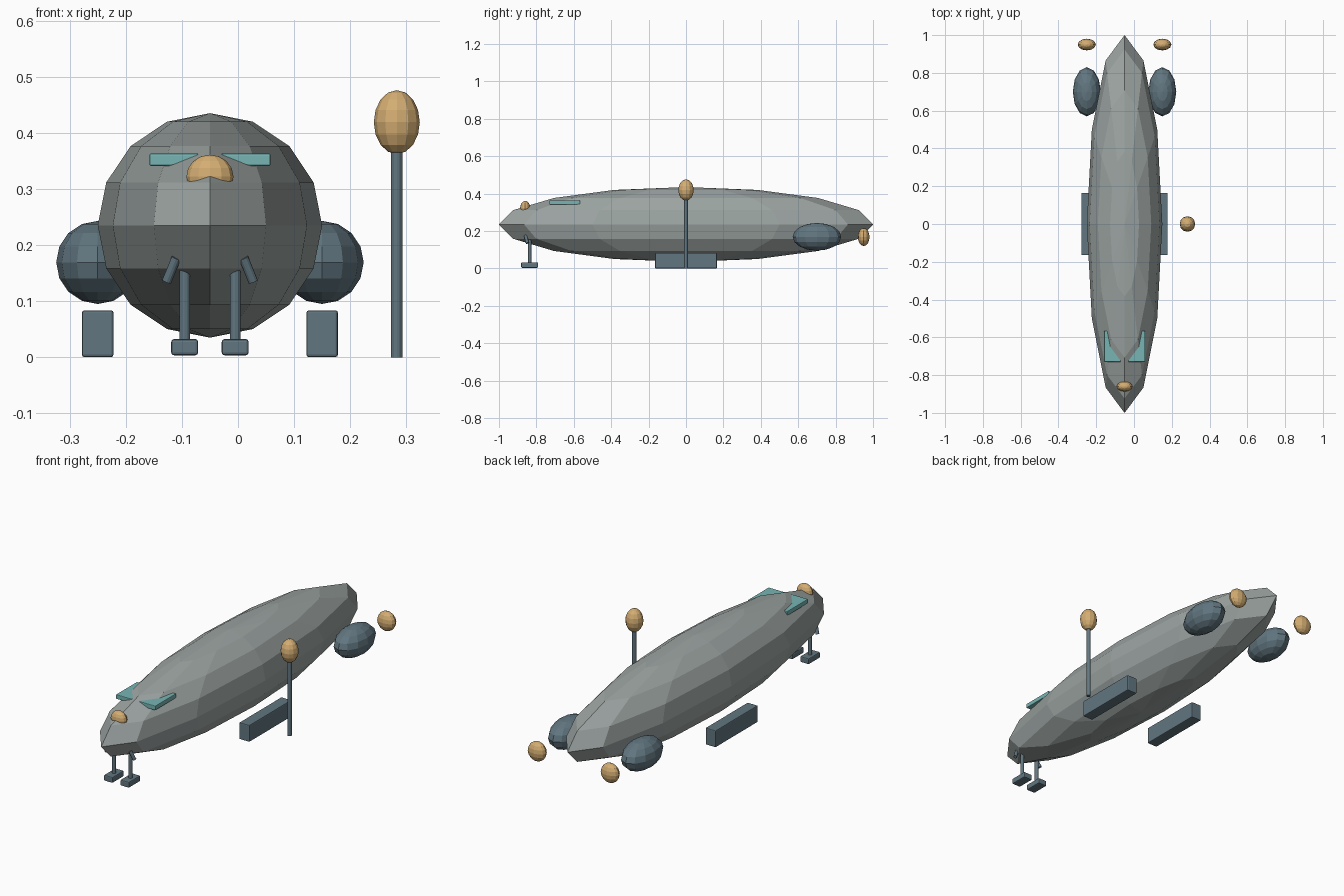
import bpy
from mathutils import Vector

if "Cube" in bpy.data.objects:
    bpy.data.objects.remove(bpy.data.objects["Cube"])

CX = -0.05  # centre line of the craft


def material(name, rgb):
    m = bpy.data.materials.new(name)
    m.diffuse_color = (*rgb, 1)
    m.use_nodes = True
    m.node_tree.nodes["Principled BSDF"].inputs["Base Color"].default_value = m.diffuse_color
    return m


GREY = material("hull grey", (0.33, 0.37, 0.36))
SLATE = material("slate blue", (0.12, 0.18, 0.215))
GOLD = material("gold", (0.66, 0.42, 0.17))
TEAL = material("teal", (0.18, 0.46, 0.45))


def finish(name, mat):
    ob = bpy.context.object
    ob.name = name
    ob.data.materials.append(mat)
    return ob


def ellipsoid(name, loc, radii, mat):
    bpy.ops.mesh.primitive_uv_sphere_add(segments=12, ring_count=8, radius=1, location=loc)
    ob = finish(name, mat)
    ob.scale = radii
    return ob


def box(name, loc, size, mat, bevel=0.004):
    bpy.ops.mesh.primitive_cube_add(size=1, location=loc)
    ob = finish(name, mat)
    ob.scale = size
    bpy.ops.object.transform_apply(location=False, rotation=False, scale=True)
    mod = ob.modifiers.new("soft edges", 'BEVEL')
    mod.width = bevel
    mod.segments = 2
    return ob


def rod(name, a, b, r, mat):
    a, b = Vector(a), Vector(b)
    bpy.ops.mesh.primitive_cylinder_add(vertices=12, radius=r, depth=(b - a).length,
                                        location=(a + b) / 2)
    ob = finish(name, mat)
    ob.rotation_euler = (b - a).to_track_quat('Z', 'Y').to_euler()
    return ob


# Main hull and nose dome
ellipsoid("hull", (CX, 0, 0.235), (0.2, 1, 0.2), GREY)
ellipsoid("nose_dome", (CX, -0.86, 0.322), (0.042, 0.027, 0.039), GOLD)

# Paired parts on both sides of the centre line
for side, s in (("left", -1), ("right", 1)):
    x = lambda off: CX + s * off
    ellipsoid(side + "_engine_pod", (x(0.2), 0.70, 0.169), (0.074, 0.13, 0.074), SLATE)
    ellipsoid(side + "_tail_lamp", (x(0.2), 0.95, 0.168), (0.048, 0.031, 0.048), GOLD)
    box(side + "_skid", (x(0.2), 0, 0.042), (0.056, 0.33, 0.083), SLATE)
    box(side + "_window_fin", (x(0.064), -0.648, 0.352), (0.088, 0.164, 0.022), TEAL, 0.003)
    # Front landing gear with feet and short braces
    rod(side + "_front_leg", (x(0.045), -0.835, 0.02), (x(0.045), -0.835, 0.155), 0.0095, SLATE)
    box(side + "_front_foot", (x(0.045), -0.836, 0.018), (0.048, 0.09, 0.029), SLATE, 0.005)
    rod(side + "_brace", (x(0.077), -0.848, 0.135), (x(0.06), -0.858, 0.177), 0.0085, SLATE)

# Mooring mast beside the hull
rod("mast", (0.283, 0, 0), (0.283, 0, 0.39), 0.0105, SLATE)
ellipsoid("mast_ball", (0.283, 0, 0.419), (0.041, 0.041, 0.057), GOLD)
